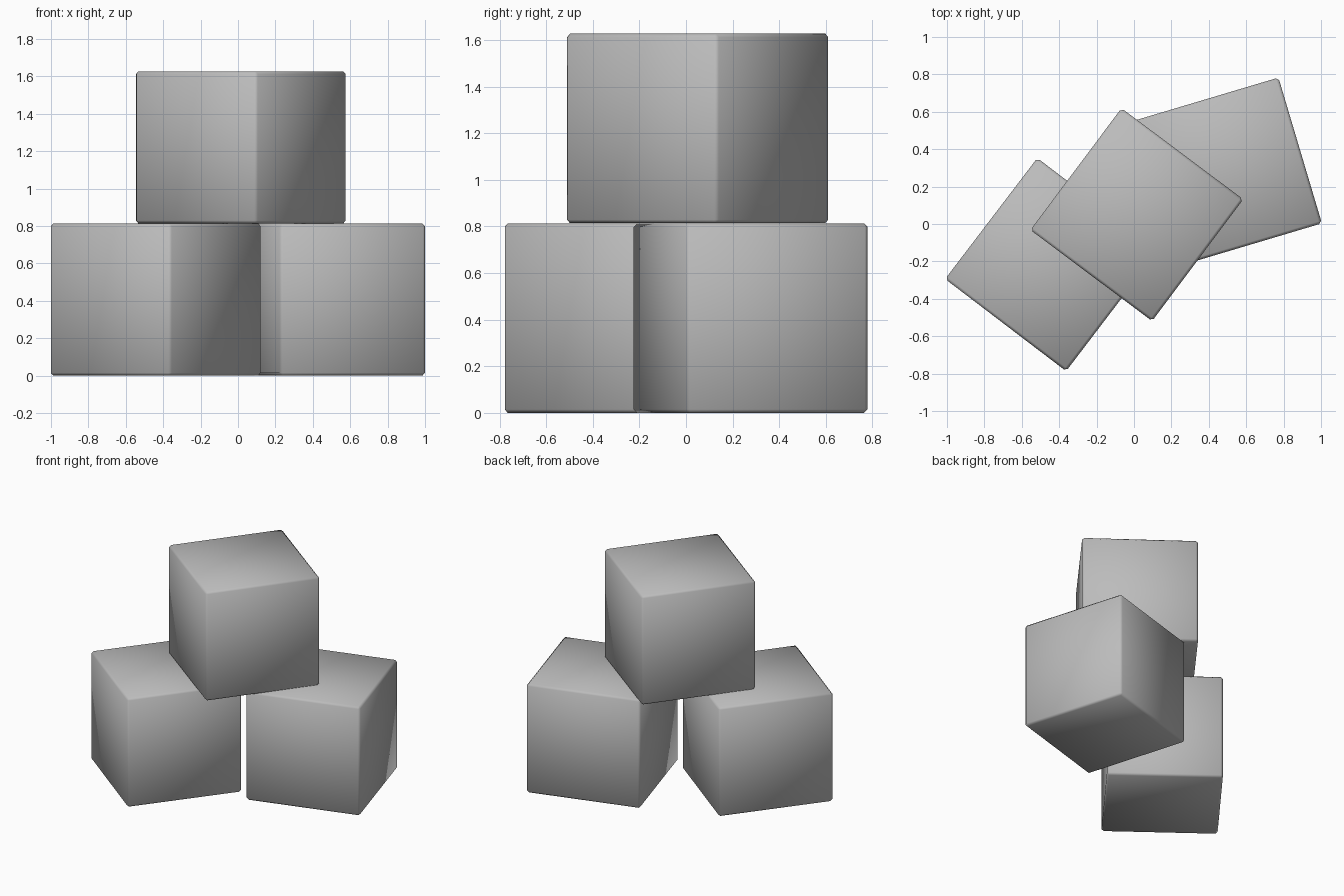
import bpy
import bmesh
import math
from mathutils import Matrix

default = bpy.data.objects.get("Cube")
if default:
    bpy.data.objects.remove(default, do_unlink=True)

SIDE = 0.813
BEVEL = 0.015

# Single plain grey for all blocks
grey = bpy.data.materials.new("plain_grey")
grey.use_nodes = True
colour = (0.5, 0.5, 0.5, 1.0)
grey.diffuse_color = colour
grey.node_tree.nodes["Principled BSDF"].inputs["Base Color"].default_value = colour


def add_block(name, x, y, base, turn):
    """Cube with chamfered edges, softly shaded all over."""
    mesh = bpy.data.meshes.new(name)
    bm = bmesh.new()
    bmesh.ops.create_cube(bm, size=SIDE)
    bmesh.ops.bevel(bm, geom=bm.edges[:], offset=BEVEL, segments=1,
                    affect='EDGES', profile=0.5)
    for face in bm.faces:
        face.smooth = True
    bm.to_mesh(mesh)
    bm.free()
    mesh.materials.append(grey)
    block = bpy.data.objects.new(name, mesh)
    block.matrix_world = (Matrix.Translation((x, y, base + SIDE / 2))
                          @ Matrix.Rotation(math.radians(turn), 4, 'Z'))
    bpy.context.collection.objects.link(block)
    return block


# Two blocks on the ground, one resting across them
add_block("lower_right_block", -0.44, -0.217, 0.0, -37.3)
add_block("lower_left_block", 0.499, 0.277, 0.0, 16.6)
add_block("upper_block", 0.015, 0.05, SIDE + 0.001, -36.8)
